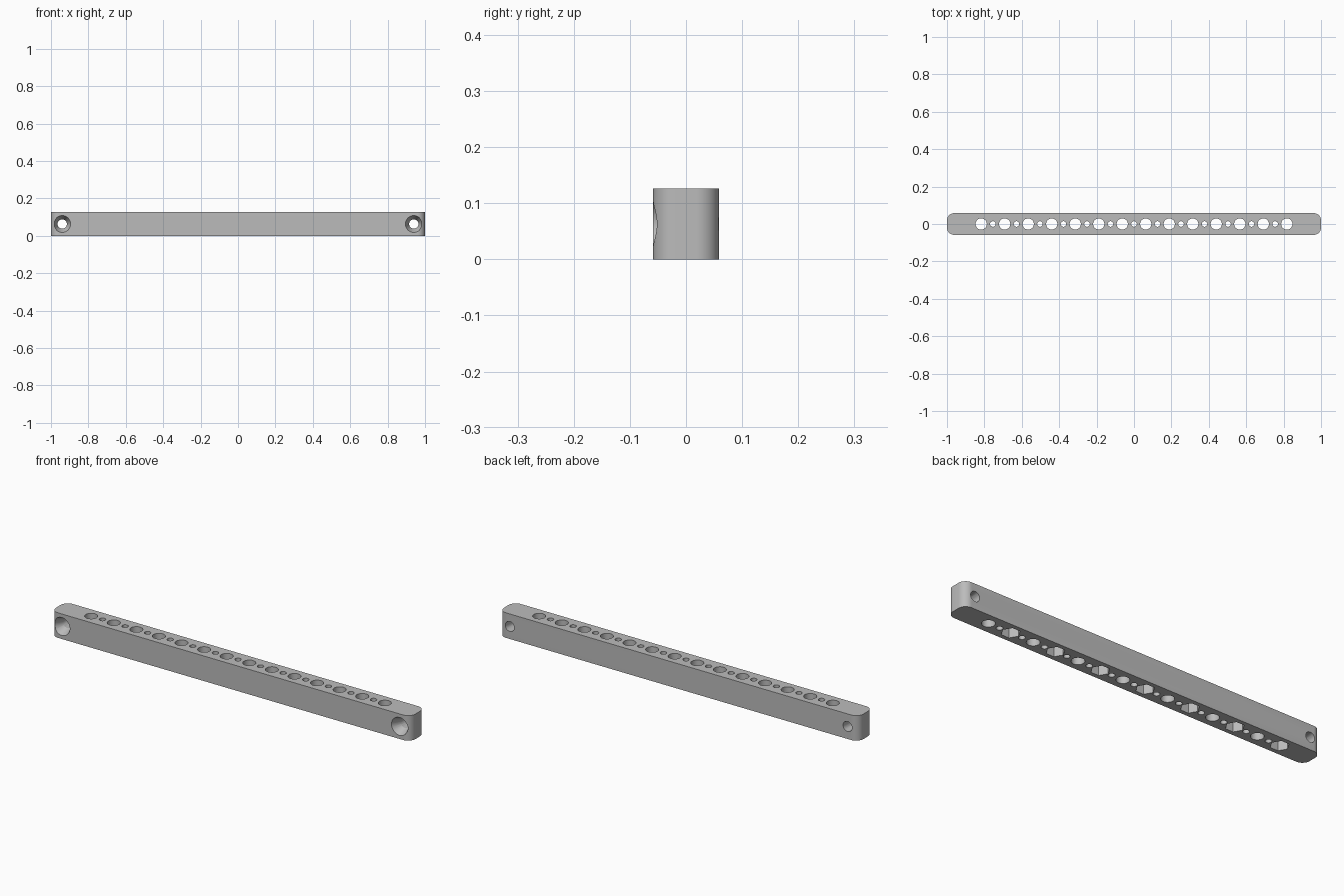
import bpy, bmesh, math
from mathutils import Matrix, Vector

LENGTH, WIDTH, HEIGHT = 2.0, 0.117, 0.126
CORNER = 0.04
PITCH = 0.1257
HOLES = 14
END_X = 0.94

if "Cube" in bpy.data.objects:
    bpy.data.objects.remove(bpy.data.objects["Cube"], do_unlink=True)

grey = bpy.data.materials.new("light grey")
grey.use_nodes = True
grey.diffuse_color = (0.5, 0.5, 0.5, 1)
grey.node_tree.nodes["Principled BSDF"].inputs["Base Color"].default_value = (0.5, 0.5, 0.5, 1)


def make_object(name, bm):
    bmesh.ops.recalc_face_normals(bm, faces=bm.faces)
    mesh = bpy.data.meshes.new(name)
    bm.to_mesh(mesh)
    bm.free()
    mesh.materials.append(grey)
    obj = bpy.data.objects.new(name, mesh)
    bpy.context.collection.objects.link(obj)
    return obj


def add_plug(bm, centre, r1, r2, depth, sides, along_y=False):
    """Cone or prism along z, or along y with r1 at the front."""
    turn = Matrix.Rotation(-math.pi / 2, 4, "X") if along_y else Matrix()
    bmesh.ops.create_cone(bm, cap_ends=True, segments=sides, radius1=r1, radius2=r2,
                          depth=depth, matrix=Matrix.Translation(Vector(centre)) @ turn)


# Bar with rounded vertical corners
bm = bmesh.new()
bmesh.ops.create_cube(bm, size=1, matrix=Matrix.Translation((0, 0, HEIGHT / 2))
                      @ Matrix.Diagonal((LENGTH, WIDTH, HEIGHT, 1)))
uprights = [e for e in bm.edges if abs(e.verts[0].co.z - e.verts[1].co.z) > HEIGHT / 2]
bmesh.ops.bevel(bm, geom=uprights, offset=CORNER, segments=12, profile=0.5, affect="EDGES")
bar = make_object("drilled_bar", bm)

# Through holes: large and small in the row, one crosswise at each end
bores = bmesh.new()
recesses = bmesh.new()
mid = HEIGHT / 2
first = -PITCH * (HOLES - 1) / 2
for i in range(HOLES):
    x = first + i * PITCH
    add_plug(bores, (x, 0, mid), 0.03, 0.03, HEIGHT * 2, 40)
    if i < HOLES - 1:
        add_plug(bores, (x + PITCH / 2, 0, mid), 0.015, 0.015, HEIGHT * 2, 28)
    # Hexagonal nut pocket under every second hole
    if i % 2 == 0:
        hexagon = bmesh.ops.create_cone(
            recesses, cap_ends=True, segments=6, radius1=0.043, radius2=0.043, depth=0.11,
            matrix=Matrix.Translation((x, 0, 0)) @ Matrix.Rotation(math.pi / 2, 4, "Z"))
        # Point two corners along the bar
        corner = max(hexagon["verts"], key=lambda v: v.co.x)
        if abs(corner.co.y) > 0.01:
            bmesh.ops.rotate(recesses, verts=hexagon["verts"], cent=(x, 0, 0),
                             matrix=Matrix.Rotation(math.pi / 6, 3, "Z"))

# Countersunk crosswise holes
SINK, EXTRA, OUTER, INNER = 0.045, 0.01, 0.045, 0.025
flare = OUTER + (OUTER - INNER) * EXTRA / SINK
for side in (-1, 1):
    add_plug(bores, (side * END_X, 0, mid), INNER, INNER, WIDTH * 2, 40, True)
    add_plug(recesses, (side * END_X, -WIDTH / 2 + (SINK - EXTRA) / 2, mid),
             flare, INNER, SINK + EXTRA, 40, True)

# Cut the holes and recesses
bpy.context.view_layer.objects.active = bar
bar.select_set(True)
for name, cutter_bm in (("bore_cutter", bores), ("recess_cutter", recesses)):
    cutter = make_object(name, cutter_bm)
    cutter.hide_render = True
    cut = bar.modifiers.new(name, "BOOLEAN")
    cut.operation = "DIFFERENCE"
    cut.solver = "EXACT"
    cut.object = cutter
    bpy.ops.object.modifier_apply(modifier=cut.name)
    bpy.data.objects.remove(cutter, do_unlink=True)

bpy.ops.object.shade_smooth_by_angle(angle=math.radians(25))
